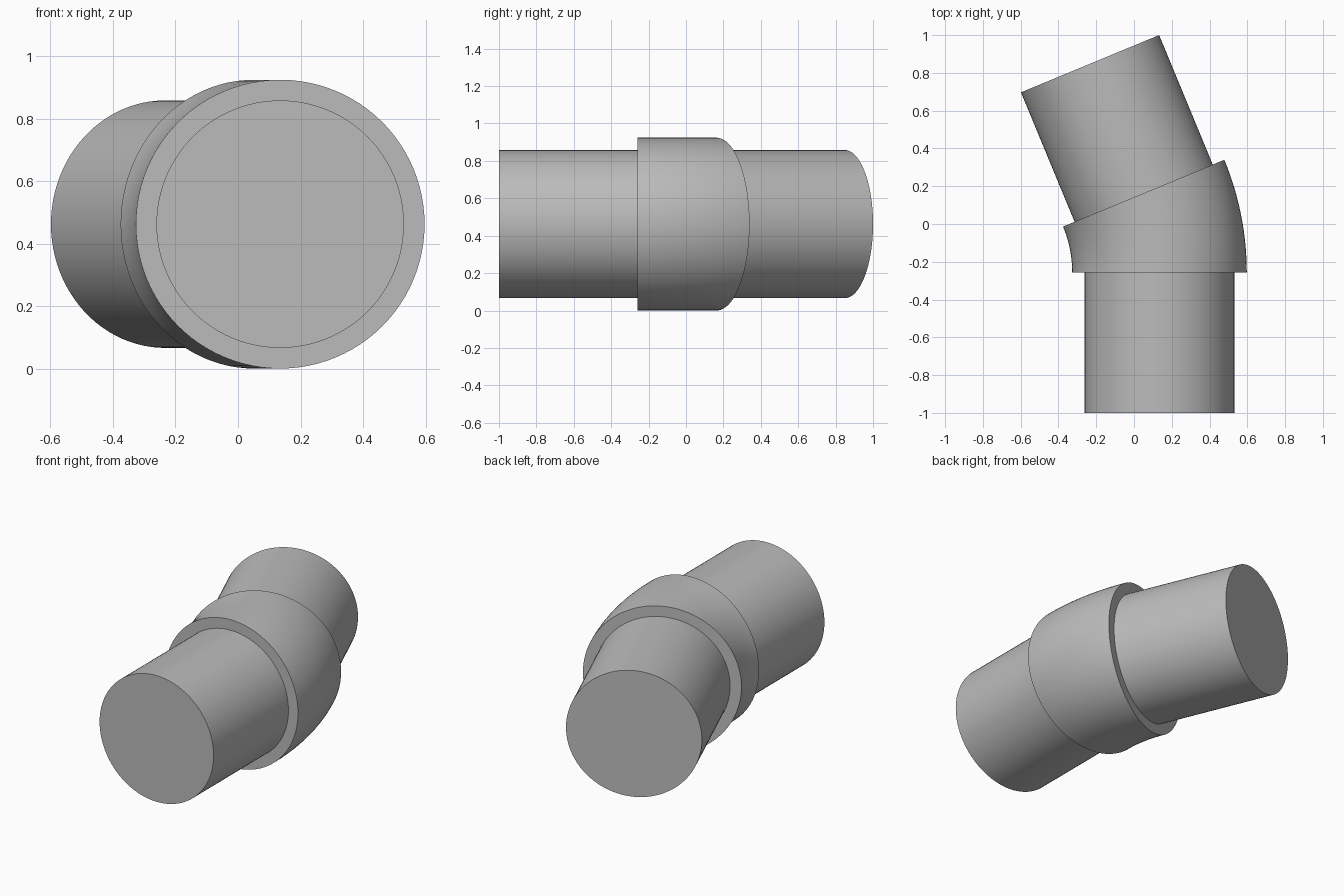
import bpy
import bmesh
from math import cos, sin, pi, radians
from mathutils import Matrix, Vector

if "Cube" in bpy.data.objects:
    bpy.data.objects.remove(bpy.data.objects["Cube"], do_unlink=True)

SIDES = 96
PIPE_R, COLLAR_R = 0.396, 0.462
PIPE_LEN = 0.742
BEND_R, BEND = 1.1, radians(22.5)
START = Vector((0.135, -1 + PIPE_LEN, COLLAR_R))

grey = bpy.data.materials.new("plain grey")
grey.use_nodes = True
colour = (0.5, 0.5, 0.5, 1)
grey.diffuse_color = colour
grey.node_tree.nodes["Principled BSDF"].inputs["Base Color"].default_value = colour


def centre(angle, along=0):
    """Point on the bend's centre line, moved along its tangent."""
    bend = Vector((BEND_R * (cos(angle) - 1), BEND_R * sin(angle), 0))
    return START + bend + along * Vector((-sin(angle), cos(angle), 0))


def sweep(name, stations, cap_first=False, cap_last=False):
    """Skin circular sections given as (angle, distance along tangent, radius)."""
    bm = bmesh.new()
    rings = []
    for angle, along, radius in stations:
        turn = Matrix.Rotation(angle, 3, 'Z')
        c = centre(angle, along)
        rings.append([bm.verts.new(c + turn @ Vector((radius * cos(t), 0, radius * sin(t))))
                      for t in (2 * pi * i / SIDES for i in range(SIDES))])
    for a, b in zip(rings, rings[1:]):
        for i in range(SIDES):
            j = (i + 1) % SIDES
            bm.faces.new((a[i], a[j], b[j], b[i]))
    if cap_first:
        bm.faces.new(rings[0][::-1])
    if cap_last:
        bm.faces.new(rings[-1])
    # Sections run clockwise seen along the sweep, so turn the skin outward
    skin = [f for f in bm.faces if len(f.verts) == 4]
    bmesh.ops.recalc_face_normals(bm, faces=bm.faces[:])
    mid = sum((v.co for v in bm.verts), Vector()) / len(bm.verts)
    if sum((f.calc_center_median() - mid).dot(f.normal) for f in skin) < 0:
        bmesh.ops.reverse_faces(bm, faces=bm.faces[:])
    mesh = bpy.data.meshes.new(name)
    bm.to_mesh(mesh)
    bm.free()
    mesh.materials.append(grey)
    obj = bpy.data.objects.new(name, mesh)
    bpy.context.collection.objects.link(obj)
    bpy.ops.object.select_all(action='DESELECT')
    obj.select_set(True)
    bpy.context.view_layer.objects.active = obj
    bpy.ops.object.shade_smooth_by_angle(angle=radians(30))
    return obj


# Straight pipes on either side of the bend
sweep("front_pipe", [(0, -PIPE_LEN, PIPE_R), (0, 0, PIPE_R)], cap_first=True)
sweep("back_pipe", [(BEND, 0, PIPE_R), (BEND, PIPE_LEN, PIPE_R)], cap_last=True)

# Bent collar with flat ring shoulders down to the pipes
STEPS = 24
bend = [(BEND * i / STEPS, 0, COLLAR_R) for i in range(STEPS + 1)]
sweep("elbow_collar", [(0, 0, PIPE_R)] + bend + [(BEND, 0, PIPE_R)])
